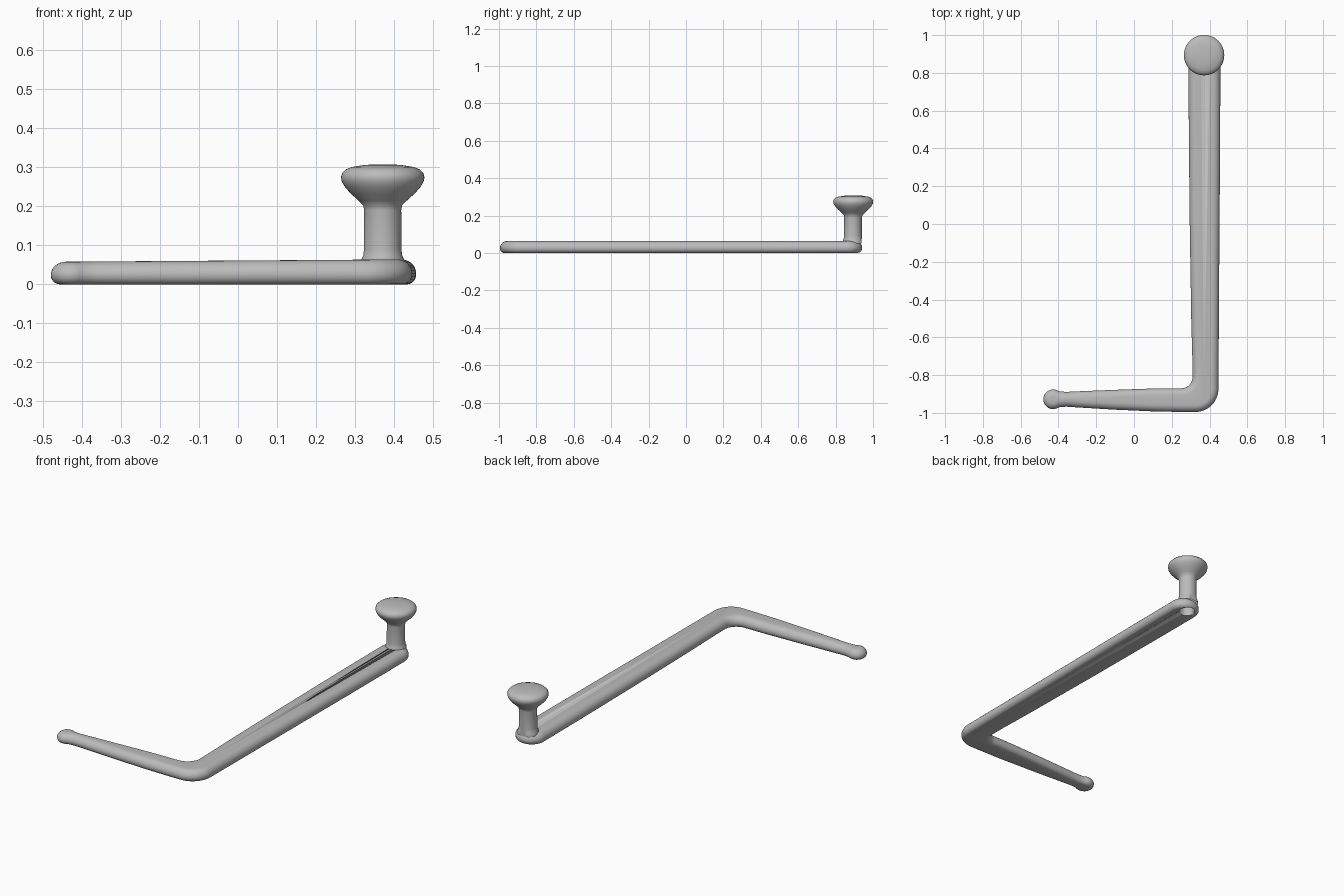
import bpy, bmesh, math

if "Cube" in bpy.data.objects:
    bpy.data.objects.remove(bpy.data.objects["Cube"])

grey = bpy.data.materials.new("plain grey")
grey.diffuse_color = (0.5, 0.5, 0.5, 1)
grey.use_nodes = True
grey.node_tree.nodes["Principled BSDF"].inputs["Base Color"].default_value = grey.diffuse_color


def finish(name, bm, angle=50):
    bmesh.ops.recalc_face_normals(bm, faces=bm.faces)
    mesh = bpy.data.meshes.new(name)
    bm.to_mesh(mesh)
    bm.free()
    mesh.materials.append(grey)
    ob = bpy.data.objects.new(name, mesh)
    bpy.context.collection.objects.link(ob)
    bpy.ops.object.select_all(action='DESELECT')
    ob.select_set(True)
    bpy.context.view_layer.objects.active = ob
    bpy.ops.object.shade_smooth_by_angle(angle=math.radians(angle))
    return ob


def arc(cx, cy, r, a0, a1, n):
    return [(cx + r * math.cos(math.radians(a0 + (a1 - a0) * i / n)),
             cy + r * math.sin(math.radians(a0 + (a1 - a0) * i / n))) for i in range(n + 1)]


# Plan outline of the bent lever, counter-clockwise from the small round tip
outline = (arc(-0.428, -0.928, 0.052, 55, 305, 24)
           + [(-0.36, -0.967), (-0.3, -0.971), (-0.1, -0.983), (0.1, -0.992), (0.25, -0.995)]
           + arc(0.325, -0.873, 0.122, -90, 0, 14)
           + [(0.45, -0.4), (0.455, 0.3), (0.457, 0.7)]
           + arc(0.373, 0.858, 0.084, 0, 180, 24)
           + [(0.29, 0.5), (0.295, 0.0), (0.303, -0.5), (0.309, -0.72)]
           + arc(0.25, -0.81, 0.06, 0, -90, 8)
           + [(0.1, -0.871), (-0.1, -0.878), (-0.3, -0.886), (-0.36, -0.889)])

normals = []
for i, p in enumerate(outline):
    a, b = outline[i - 1], outline[(i + 1) % len(outline)]
    tx, ty = b[0] - a[0], b[1] - a[1]
    length = math.hypot(tx, ty)
    normals.append((ty / length, -tx / length))

# Rounded edge as (inset, height fraction) layers
layers = [(0.024 * (1 - math.sin(t)), 0.42 * (1 - math.cos(t)))
          for t in (math.pi / 2 * k / 5 for k in range(6))]
layers += [(0.038 * (1 - math.cos(t)), 0.42 + 0.58 * math.sin(t))
           for t in (math.pi / 2 * k / 7 for k in range(1, 8))]

bm = bmesh.new()
rings = []
for inset, h in layers:
    ring = []
    for (x, y), (nx, ny) in zip(outline, normals):
        px, py = x - nx * inset, y - ny * inset
        top = 0.058 + 0.0065 * (px + 0.48) / 0.94
        ring.append(bm.verts.new((px, py, h * top)))
    rings.append(ring)
n = len(outline)
for lo, hi in zip(rings, rings[1:]):
    for i in range(n):
        j = (i + 1) % n
        bm.faces.new((lo[i], lo[j], hi[j], hi[i]))
bm.faces.new(rings[0][::-1])
bm.faces.new(rings[-1])
lever = finish("lever_arm", bm)

# Hole in the underside, opening into the hollow post
bm = bmesh.new()
bmesh.ops.create_cone(bm, cap_ends=True, segments=40, radius1=0.042, radius2=0.042, depth=0.4)
bmesh.ops.translate(bm, verts=bm.verts, vec=(0.373, 0.888, 0.0))
cutter = finish("hole_cutter", bm)
cutter.hide_render = True
cutter.hide_set(True)
mod = lever.modifiers.new("hole", 'BOOLEAN')
mod.operation = 'DIFFERENCE'
mod.solver = 'EXACT'
mod.object = cutter

# Post and mushroom knob turned as one profile (radius, height)
profile = [(0.056, 0.05), (0.055, 0.064), (0.05, 0.074), (0.048, 0.09), (0.0475, 0.19),
           (0.05, 0.203), (0.062, 0.215), (0.082, 0.233), (0.097, 0.25), (0.105, 0.264),
           (0.107, 0.275), (0.104, 0.286), (0.095, 0.295), (0.08, 0.301), (0.05, 0.306),
           (0.02, 0.308)]
bm = bmesh.new()
seg = 48
rings = []
for r, z in profile:
    cx, cy = 0.371, 0.892 + 0.002 * min(1, z / 0.25)
    rings.append([bm.verts.new((cx + r * math.cos(2 * math.pi * i / seg),
                                cy + min(r * math.sin(2 * math.pi * i / seg), 0.047 if z < 0.08 else 1), z))
                  for i in range(seg)])
for lo, hi in zip(rings, rings[1:]):
    for i in range(seg):
        j = (i + 1) % seg
        bm.faces.new((lo[i], lo[j], hi[j], hi[i]))
bm.faces.new(rings[-1])
finish("knob_and_post", bm)
